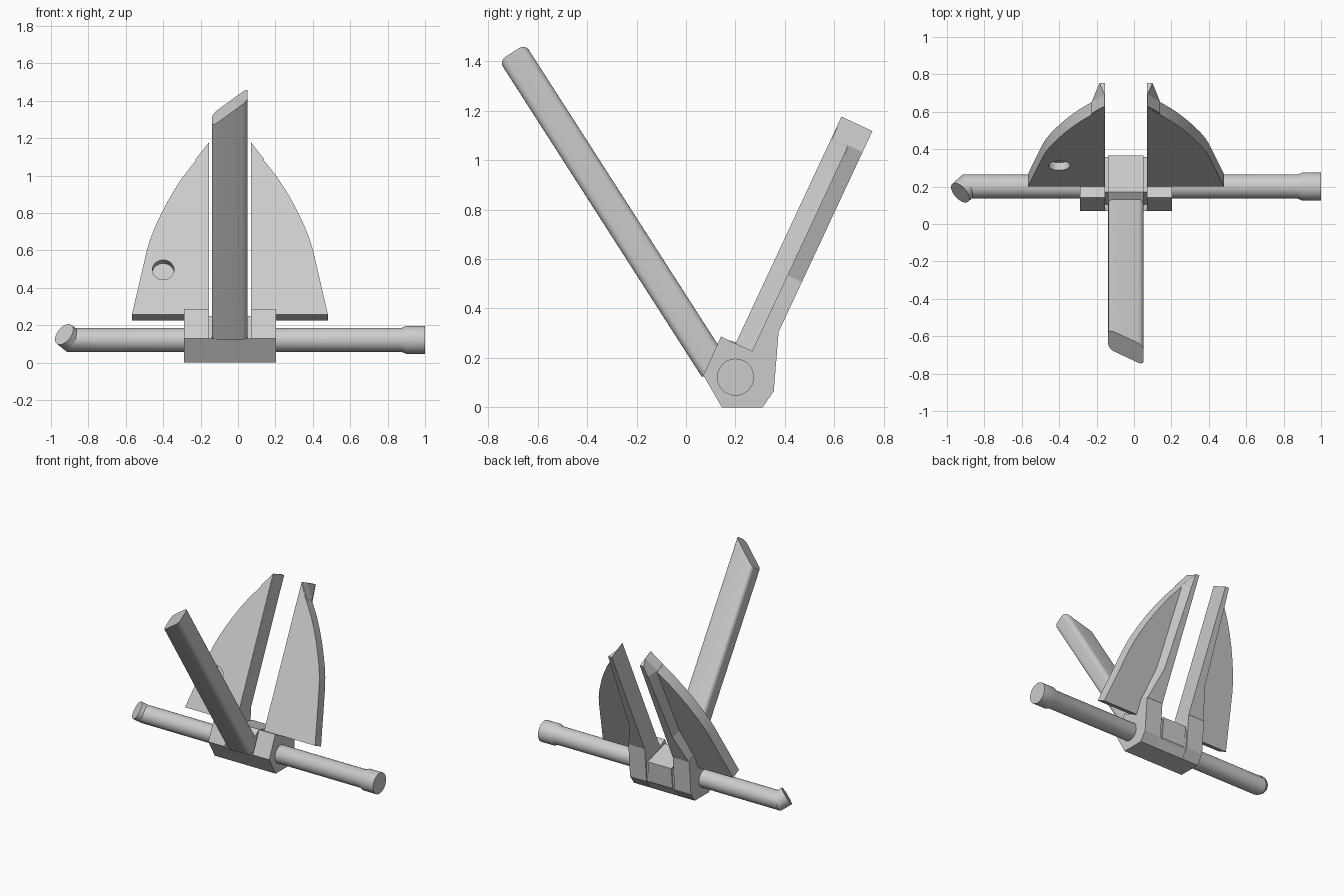
import bpy, bmesh, math
from mathutils import Vector

if "Cube" in bpy.data.objects:
    bpy.data.objects.remove(bpy.data.objects["Cube"])

CX = -0.043                                   # symmetry plane of the anchor head
steel = bpy.data.materials.new("grey steel")
steel.diffuse_color = (0.6, 0.6, 0.6, 1)
steel.use_nodes = True
steel.node_tree.nodes["Principled BSDF"].inputs["Base Color"].default_value = steel.diffuse_color


def finish(name, bm, smooth=None):
    bmesh.ops.recalc_face_normals(bm, faces=bm.faces)
    me = bpy.data.meshes.new(name)
    bm.to_mesh(me)
    bm.free()
    ob = bpy.data.objects.new(name, me)
    bpy.context.collection.objects.link(ob)
    me.materials.append(steel)
    if smooth:
        bpy.ops.object.select_all(action='DESELECT')
        ob.select_set(True)
        bpy.context.view_layer.objects.active = ob
        bpy.ops.object.shade_smooth_by_angle(angle=math.radians(smooth))
    return ob


def loft(name, rings, smooth=None):
    """Skin closed rings of equal size and cap both ends."""
    bm = bmesh.new()
    vs = [[bm.verts.new(p) for p in r] for r in rings]
    n = len(vs[0])
    for a, b in zip(vs, vs[1:]):
        for i in range(n):
            j = (i + 1) % n
            bm.faces.new((a[i], a[j], b[j], b[i]))
    bm.faces.new(vs[0])
    bm.faces.new(vs[-1])
    return finish(name, bm, smooth)


def prism(name, x0, x1, profile):
    return loft(name, [[(x, y, z) for y, z in profile] for x in (x0, x1)])


# Stock rod with end collar and a bent, capped left tip
N = 32
Y, Z, R = 0.2, 0.122, 0.064


def circle(x, r):
    return [Vector((x, Y + r * math.cos(2 * math.pi * i / N),
                    Z + r * math.sin(2 * math.pi * i / N))) for i in range(N)]


axis = Vector((-1, 0, 0))
bent = Vector((-0.64, -0.57, 0.51)).normalized()
bend = Vector((-0.895, Y, Z - 0.008))
tip = bend + bent * 0.06
miter = axis + bent


def slide(ring, direction, origin, normal):
    return [p + direction * ((origin - p).dot(normal) / direction.dot(normal)) for p in ring]


elbow = slide(circle(-0.7, R), axis, bend, miter)
end = slide(elbow, bent, tip, bent)
loft("stock_rod", [circle(1, 0.075), circle(0.9, 0.075), circle(0.875, R),
                   circle(-0.7, R), elbow, end], 25)

# Shank: rounded bar with a slanted upper end
d = Vector((0, -0.54, 0.842)).normalized()
perp = Vector((0, d.z, -d.y))
top = Vector((0, -0.703, 1.435))
section = []
for k, (sx, sy) in enumerate([(1, 1), (-1, 1), (-1, -1), (1, -1)]):
    for i in range(6):
        a = math.radians(90 * k + 18 * i)
        section.append((sx * 0.065 + 0.03 * math.cos(a), sy * 0.0325 + 0.03 * math.sin(a)))
low, high = [], []
for u, v in section:
    base = top + Vector((CX + u, 0, 0)) + perp * v
    low.append(base - d * 1.52)
    high.append(base - d * 0.165 * (0.095 - u) / 0.19)
loft("shank", [low, high], 30)

# Crown: base between the lugs and the shank head inside it
prism("crown_base", CX - 0.117, CX + 0.117,
      [(0.145, 0), (0.31, 0), (0.345, 0.06), (0.358, 0.2), (0.17, 0.25), (0.105, 0.13)])
prism("crown_front", CX - 0.117, CX + 0.117,
      [(0.145, 0), (0.2, 0), (0.2, 0.13), (0.07, 0.13)])
prism("shank_head", CX - 0.095, CX + 0.095,
      [(0.15, 0.01), (0.3, 0.01), (0.352, 0.065), (0.367, 0.215),
       (0.17, 0.272), (0.1, 0.23), (0.09, 0.14)])


# Flukes: s runs up the blade, t through its thickness
def fluke_point(x, s, t):
    return Vector((x, 0.2 + 0.423 * s + 0.906 * t, 0.257 + 0.906 * s - 0.423 * t))


outline = [(0.113, 0), (0.524, 0), (0.482, 0.2), (0.443, 0.385), (0.425, 0.45),
           (0.4, 0.52), (0.37, 0.59), (0.335, 0.665), (0.295, 0.74),
           (0.25, 0.815), (0.2, 0.885), (0.155, 0.945), (0.115, 1.014)]
ribs = [(0.0, 0.24, 0.24), (0.124, 0.24, 0.24), (0.34, 0.195, 0.175),
        (0.92, 0.183, 0.148), (1.014, 0.115, 0.142)]     # s, width at front, width at back
for side, tag in ((-1, "left"), (1, "right")):
    blade = loft(tag + "_fluke_blade",
                 [[fluke_point(CX + side * x, s, t) for x, s in outline] for t in (0, 0.075)], 20)
    loft(tag + "_fluke_rib",
         [[fluke_point(CX + side * x, s, t) for x, t in
           ((0.113, 0.003), (wf, 0.003), (wf, 0.07), (wb, 0.138 if s > 0.1 else 0.09),
            (0.113, 0.138 if s > 0.1 else 0.09))]
          for s, wf, wb in ribs])
    prism(tag + "_lug", CX + side * 0.113, CX + side * 0.245,
          [(0.145, 0), (0.31, 0), (0.355, 0.065), (0.375, 0.31), (0.25, 0.363),
           (0.2, 0.257), (0.142, 0.287), (0.07, 0.13)])
    if side < 0:
        # Shallow round hole in the left blade
        centre = fluke_point(-0.4, 0.265, 0)
        inward = Vector((0, 0.906, -0.423))
        up = Vector((0, 0.423, 0.906))
        rings = [[centre + inward * t + 0.058 * (Vector((1, 0, 0)) * math.cos(a) + up * math.sin(a))
                  for a in [2 * math.pi * i / 32 for i in range(32)]] for t in (-0.05, 0.045)]
        cutter = loft("hole_cutter", rings)
        cutter.hide_render = True
        cutter.hide_viewport = True
        mod = blade.modifiers.new("hole", 'BOOLEAN')
        mod.object = cutter
        mod.operation = 'DIFFERENCE'
        mod.solver = 'EXACT'
        # keep the smoothing after the cut
        if len(blade.modifiers) > 1:
            blade.modifiers.move(len(blade.modifiers) - 1, 0)
